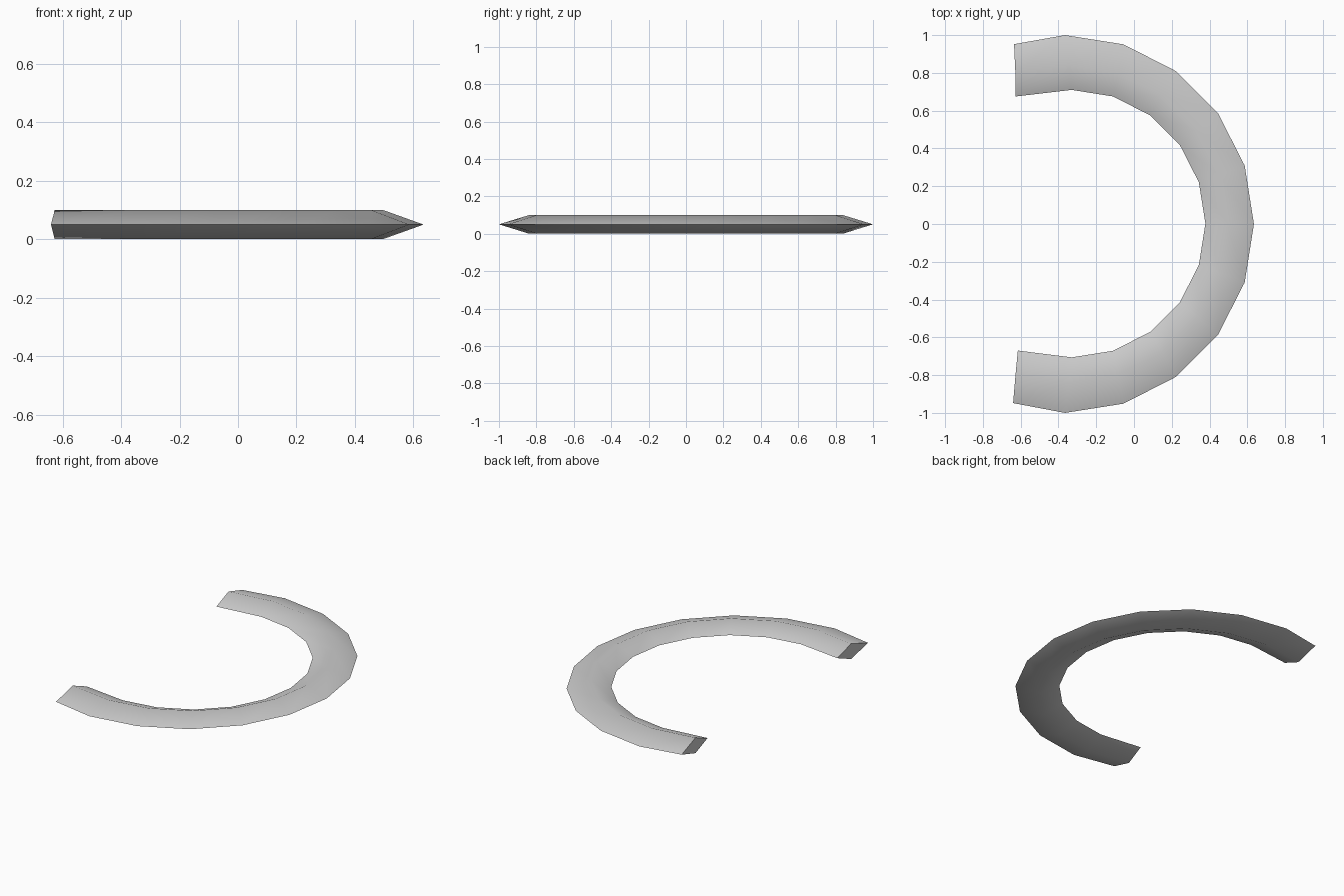
import bpy, bmesh
from math import sin, cos, radians

if "Cube" in bpy.data.objects:
    bpy.data.objects.remove(bpy.data.objects["Cube"])

# Diamond cross-section: (centre x, centre y, radius, z) for each of its four long edges
EDGES = [
    (-0.365, 0.0, 1.0, 0.05),     # outer rim
    (-0.342, 0.0, 0.838, 0.10),   # top ridge
    (-0.33, 0.002, 0.708, 0.05),  # inner rim
    (-0.342, 0.0, 0.838, 0.0),    # bottom ridge
]
# Trimmed ends: (x, |y|) per edge, at the -y and +y tips
END_LOW = [(-0.64, -0.948), (-0.627, -0.795), (-0.615, -0.67), (-0.627, -0.795)]
END_HIGH = [(-0.635, 0.952), (-0.628, 0.80), (-0.627, 0.675), (-0.628, 0.80)]

bm = bmesh.new()


def end_ring(points):
    return [bm.verts.new((x, y, e[3])) for (x, y), e in zip(points, EDGES)]


def arc_ring(deg):
    a = radians(deg)
    return [bm.verts.new((cx + r * cos(a), cy + r * sin(a), z)) for cx, cy, r, z in EDGES]


# Sweep the section around the arc in 18 degree steps
rings = [end_ring(END_LOW)]
rings += [arc_ring(d) for d in range(-90, 91, 18)]
rings += [end_ring(END_HIGH)]
for a, b in zip(rings, rings[1:]):
    for i in range(4):
        j = (i + 1) % 4
        bm.faces.new((a[i], b[i], b[j], a[j]))

# End caps
bm.faces.new(rings[0])
bm.faces.new(rings[-1][::-1])
bmesh.ops.recalc_face_normals(bm, faces=bm.faces)

mesh = bpy.data.meshes.new("open_ring")
bm.to_mesh(mesh)
bm.free()
ring = bpy.data.objects.new("open_ring", mesh)
bpy.context.collection.objects.link(ring)

# Soft ridges, sharp rims and ends
bpy.context.view_layer.objects.active = ring
ring.select_set(True)
bpy.ops.object.shade_smooth_by_angle(angle=radians(60))
